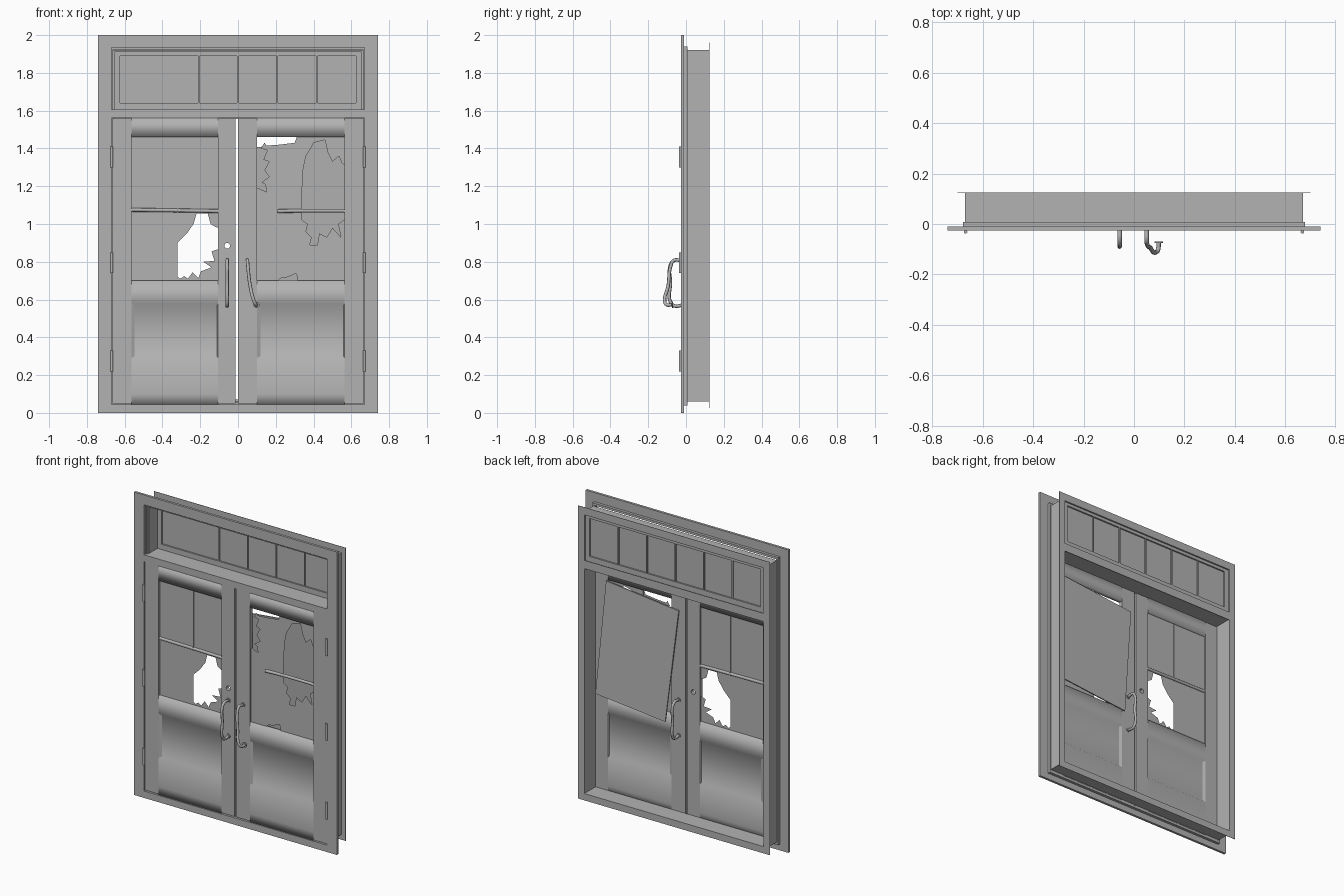
import bpy, bmesh, math
from mathutils import Vector

if "Cube" in bpy.data.objects:
    bpy.data.objects.remove(bpy.data.objects["Cube"])

grey = bpy.data.materials.new("plain_grey")
grey.diffuse_color = (0.45, 0.45, 0.45, 1)
grey.use_nodes = True
grey.node_tree.nodes["Principled BSDF"].inputs["Base Color"].default_value = grey.diffuse_color


def finish(name, bm, smooth=False, recalc=True):
    if recalc:
        bmesh.ops.recalc_face_normals(bm, faces=bm.faces)
    me = bpy.data.meshes.new(name)
    bm.to_mesh(me)
    bm.free()
    for p in me.polygons:
        p.use_smooth = smooth
    me.materials.append(grey)
    ob = bpy.data.objects.new(name, me)
    bpy.context.collection.objects.link(ob)
    return ob


def add_box(bm, x, y, z):
    vs = [bm.verts.new((a, b, c)) for a in x for b in y for c in z]
    for f in ((0, 1, 3, 2), (4, 6, 7, 5), (0, 4, 5, 1), (2, 3, 7, 6), (0, 2, 6, 4), (1, 5, 7, 3)):
        bm.faces.new([vs[i] for i in f])


def boxes(name, items):
    bm = bmesh.new()
    for it in items:
        add_box(bm, *it)
    return finish(name, bm)


def ring(xo, zo, xi, zi, y):
    """Four boxes forming a rectangular frame symmetric in x."""
    return [((-xo, -xi), y, zo), ((xi, xo), y, zo),
            ((-xi, xi), y, (zo[0], zi[0])), ((-xi, xi), y, (zi[1], zo[1]))]


def strip(name, profile, x0, x1):
    """Closed (y, z) profile swept along x, ends buried in the stiles."""
    bm = bmesh.new()
    a = [bm.verts.new((x0, y, z)) for y, z in profile]
    b = [bm.verts.new((x1, y, z)) for y, z in profile]
    n = len(profile)
    for i in range(n):
        j = (i + 1) % n
        bm.faces.new((a[i], a[j], b[j], b[i]))
    return finish(name, bm, True)


def glass(name, x, z, holes, y):
    """Flat sheet with jagged holes."""
    bm = bmesh.new()
    loops = [[(x[0], z[0]), (x[1], z[0]), (x[1], z[1]), (x[0], z[1])]] + holes
    edges = []
    for lp in loops:
        vs = [bm.verts.new((px, y, pz)) for px, pz in lp]
        edges += [bm.edges.new((vs[i], vs[(i + 1) % len(vs)])) for i in range(len(vs))]
    bmesh.ops.triangle_fill(bm, use_beauty=True, use_dissolve=False, edges=edges, normal=(0, -1, 0))
    return finish(name, bm)


def cylinder(name, centre, r, depth, axis, segs=16):
    bm = bmesh.new()
    bmesh.ops.create_cone(bm, cap_ends=True, segments=segs, radius1=r, radius2=r, depth=depth)
    ob = finish(name, bm)
    ob.rotation_mode = 'QUATERNION'
    ob.rotation_quaternion = Vector((0, 0, 1)).rotation_difference(Vector(axis))
    ob.location = centre
    return ob


def tube(name, pts, r):
    cu = bpy.data.curves.new(name, 'CURVE')
    cu.dimensions = '3D'
    cu.bevel_depth = r
    cu.bevel_resolution = 2
    cu.resolution_u = 6
    cu.use_fill_caps = True
    sp = cu.splines.new('BEZIER')
    sp.bezier_points.add(len(pts) - 1)
    for bp, p in zip(sp.bezier_points, pts):
        bp.co = p
        bp.handle_left_type = bp.handle_right_type = 'AUTO'
    cu.materials.append(grey)
    ob = bpy.data.objects.new(name, cu)
    bpy.context.collection.objects.link(ob)
    return ob


# Frame: front casing, lip, jamb walls, header, thin back casing
boxes("front_casing", ring(0.74, (0, 2), 0.67, (0.045, 1.935), (-0.026, -0.01))
      + [((-0.67, 0.67), (-0.026, -0.01), (1.56, 1.605))])
boxes("frame_lip", ring(0.678, (0.04, 1.94), 0.662, (0.055, 1.925), (-0.01, 0.008)))
boxes("jamb", ring(0.67, (0.06, 1.92), 0.655, (0.07, 1.91), (0.008, 0.125)))
boxes("header", [((-0.66, 0.66), (-0.01, 0.123), (1.56, 1.605))])
boxes("back_casing", ring(0.70, (0.025, 1.96), 0.655, (0.07, 1.91), (0.123, 0.125))
      + [((-0.655, 0.655), (0.123, 0.125), (1.555, 1.61))])

# Transom window: sash, glass, bars (one is missing on the front side)
boxes("transom_sash", ring(0.656, (1.604, 1.915), 0.625, (1.64, 1.89), (0.095, 0.115)))
glass("transom_glass", (-0.63, 0.63), (1.635, 1.895), [], 0.105)
bars = []
for i in range(1, 6):
    x = -0.625 + i * 1.25 / 6
    bars.append(((x - 0.004, x + 0.004), (0.105 if i == 1 else 0.097, 0.113), (1.64, 1.89)))
boxes("transom_bars", bars)

# Door leaves
F, B = -0.02, 0.006
Z = (0.05, 1.558)
boxes("left_hinge_stile", [((-0.665, -0.565), (F, B), Z)])
left_lock = boxes("left_lock_stile", [((-0.105, -0.012), (F, B), Z)])
boxes("right_stiles", [((0, 0.10), (F, B), Z), ((0.565, 0.665), (F, B), Z)])
R = 0.008
front = [(F, 0.70), (F, 0.58), (F + R, 0.57), (F + R, 0.30), (F, 0.29), (F, 0.10), (F, 0.045)]
lower = front + [(F + B - y, z) for y, z in reversed(front)]
top = [(F, 1.565), (F, 1.46), (B, 1.46), (B, 1.565)]
for side, x0, x1 in (("left", -0.565, -0.105), ("right", 0.10, 0.565)):
    strip(side + "_lower_panel", lower, x0, x1)
    strip(side + "_top_rail", top, x0, x1)
    # raised side bevels of the lower panel
    for xa, xb in ((x0, x0 + 0.018), (x1, x1 - 0.006)):
        bm = bmesh.new()
        for y0, y1 in ((F, F + R), (B, B - R)):
            bm.faces.new([bm.verts.new(p) for p in
                          ((xa, y0, 0.29), (xb, y1, 0.30), (xb, y1, 0.57), (xa, y0, 0.58))])
        finish(side + "_panel_bevel", bm, recalc=False)

# Keyhole through the left door
cutter = cylinder("keyhole_cutter", (-0.057, 0, 0.885), 0.015, 0.2, (0, 1, 0), 20)
cutter.hide_render = True
cutter.hide_viewport = True
cut = left_lock.modifiers.new("keyhole", 'BOOLEAN')
cut.operation = 'DIFFERENCE'
cut.object = cutter
cut.solver = 'EXACT'

# Broken glass
hole = [(-.32, .72), (-.32, .90), (-.27, .95), (-.25, .98), (-.235, 1.0), (-.22, 1.055), (-.16, 1.055),
        (-.145, 1.0), (-.12, .985), (-.095, .975), (-.095, .87), (-.14, .855), (-.125, .805), (-.185, .80),
        (-.14, .77), (-.195, .75), (-.21, .715), (-.24, .745), (-.265, .71), (-.285, .725), (-.305, .71)]
glass("left_glass", (-0.575, -0.09), (0.69, 1.475), [hole], -0.006)
corner = [(.085, 1.47), (.085, 1.17), (.105, 1.19), (.15, 1.17), (.145, 1.21), (.125, 1.22), (.165, 1.25),
          (.14, 1.285), (.165, 1.33), (.135, 1.34), (.155, 1.39), (.12, 1.40), (.14, 1.43), (.15, 1.415),
          (.22, 1.42), (.30, 1.43), (.315, 1.47)]
side_hole = [(.345, 1.29), (.36, 1.36), (.385, 1.40), (.40, 1.43), (.46, 1.445), (.475, 1.38), (.50, 1.33),
             (.535, 1.36), (.55, 1.32), (.572, 1.31), (.572, 1.03), (.53, 1.0), (.545, .93), (.50, .98),
             (.47, .93), (.43, .95), (.42, .89), (.38, .89), (.39, .93), (.36, .96), (.37, 1.0), (.34, 1.02),
             (.335, 1.1)]
low_hole = [(.2, .69), (.23, .715), (.25, .715), (.29, .73), (.305, .74), (.315, .72), (.315, .69)]
glass("right_glass", (0.08, 0.58), (0.68, 1.48), [corner, side_hole, low_hole], -0.006)

# Muntins
boxes("left_upright_muntin", [((-0.324, -0.318), (-0.012, 0.0), (1.06, 1.46))])
tube("left_cross_muntin", [(-0.57, -0.006, 1.075), (-0.33, -0.006, 1.072), (-0.10, -0.006, 1.068)], 0.01)
tube("right_cross_muntin", [(0.21, -0.01, 1.068), (0.33, -0.006, 1.07), (0.57, -0.006, 1.07)], 0.01)
boxes("right_upright_muntin", [((0.316, 0.333), (-0.008, -0.003), (1.02, 1.46))])

# Crooked board fixed behind the right window
bm = bmesh.new()
f = bm.faces.new([bm.verts.new(p) for p in
                  ((.57, .012, 1.457), (.04, .012, 1.40), (.115, .045, .66), (.625, .045, .71))])
ext = bmesh.ops.extrude_face_region(bm, geom=[f])
bmesh.ops.translate(bm, vec=(0, 0.008, 0),
                    verts=[v for v in ext["geom"] if isinstance(v, bmesh.types.BMVert)])
finish("window_board", bm)


# Pull handles: straight on the left, bent loose on the right, one on the back
def pull(name, x, y0, d):
    tube(name, [(x, y0, .805), (x, y0 + d * .04, .808), (x, y0 + d * .062, .785), (x, y0 + d * .062, .69),
                (x, y0 + d * .062, .585), (x, y0 + d * .04, .566), (x, y0, .57)], 0.009)
    for z in (0.805, 0.57):
        cylinder(name + "_rose", (x, y0 + d * .003, z), 0.015, 0.006, (0, 1, 0))


pull("left_pull", -0.057, F, -1)
pull("back_pull", 0.05, B, 1)
tube("bent_pull", [(.05, F, .805), (.05, -.065, .807), (.052, -.08, .78), (.065, -.095, .67),
                   (.085, -.113, .592), (.095, -.103, .573), (.098, -.075, .572)], 0.009)
cylinder("bent_pull_rose", (0.098, -0.072, 0.572), 0.017, 0.006, (0, 1, 0))
cylinder("bent_pull_top_rose", (0.05, F - 0.003, 0.805), 0.015, 0.006, (0, 1, 0))

# Hinges
for s in (-1, 1):
    for z in (0.275, 0.795, 1.355):
        cylinder("hinge", (s * 0.668, -0.031, z), 0.007, 0.11, (0, 0, 1), 12)
